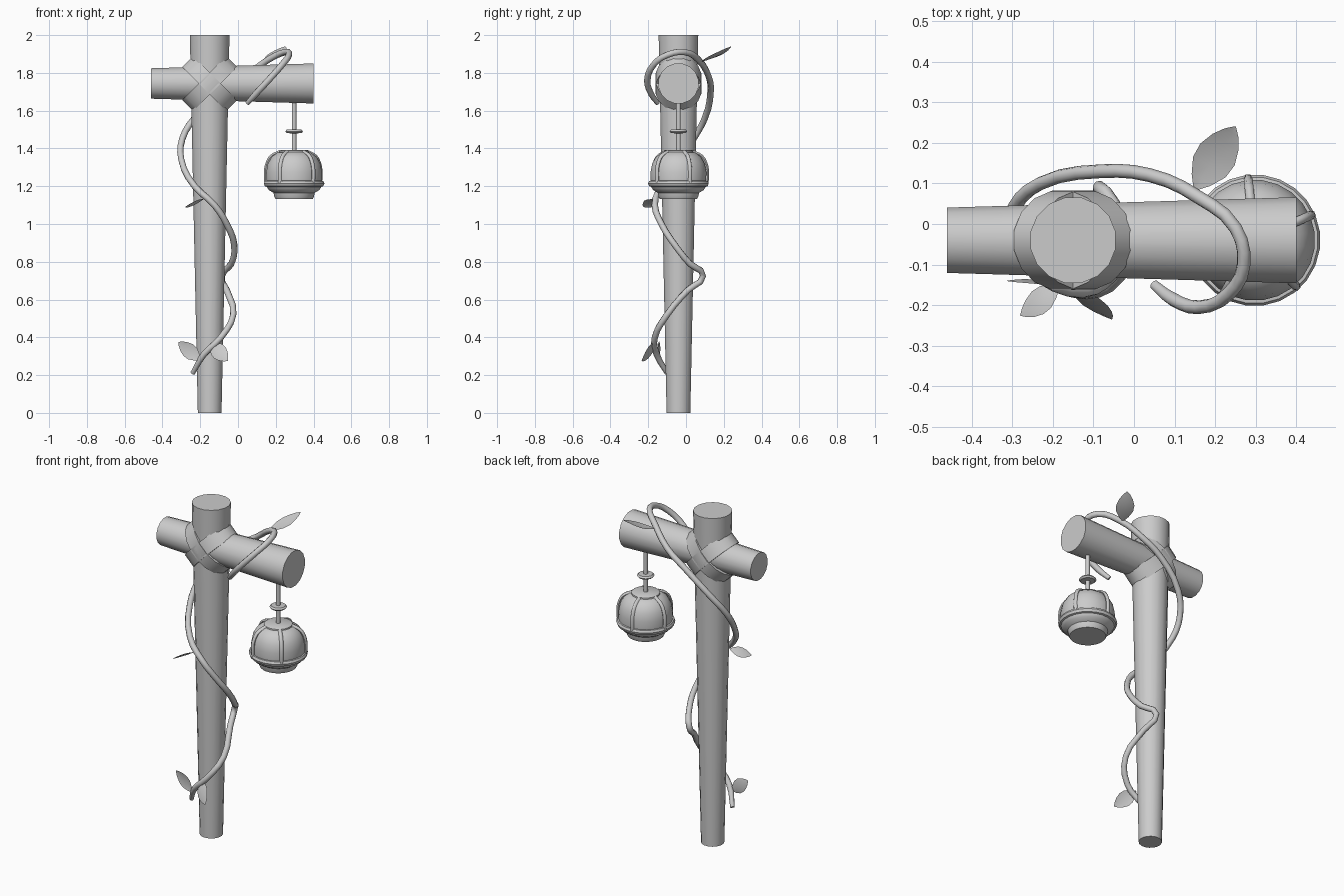
import bpy, bmesh, math
from mathutils import Vector, Matrix

if "Cube" in bpy.data.objects:
    bpy.data.objects.remove(bpy.data.objects["Cube"])

grey = bpy.data.materials.new("plain_grey")
grey.use_nodes = True
grey.diffuse_color = (0.6, 0.6, 0.6, 1)
grey.node_tree.nodes["Principled BSDF"].inputs["Base Color"].default_value = (0.6, 0.6, 0.6, 1)


def finish(obj, angle=40):
    """Give an object its material and smooth shading."""
    obj.data.materials.append(grey)
    bpy.ops.object.select_all(action="DESELECT")
    obj.select_set(True)
    bpy.context.view_layer.objects.active = obj
    bpy.ops.object.shade_smooth_by_angle(angle=math.radians(angle))
    return obj


def mesh_object(name, bm, angle=40):
    bmesh.ops.recalc_face_normals(bm, faces=bm.faces)
    mesh = bpy.data.meshes.new(name)
    bm.to_mesh(mesh)
    bm.free()
    obj = bpy.data.objects.new(name, mesh)
    bpy.context.collection.objects.link(obj)
    return finish(obj, angle)


def lathe(name, profile, matrix, sides=16, closed=False):
    """Revolve (radius, height) points; open profiles are capped at both ends."""
    bm = bmesh.new()
    rings = []
    for r, h in profile:
        angles = [2 * math.pi * (i + 0.5) / sides for i in range(sides)]
        rings.append([bm.verts.new(matrix @ Vector((r * math.cos(a), r * math.sin(a), h)))
                      for a in angles])
    pairs = list(zip(rings, rings[1:]))
    if closed:
        pairs.append((rings[-1], rings[0]))
    else:
        bm.faces.new(rings[0])
        bm.faces.new(rings[-1])
    for low, high in pairs:
        for i in range(sides):
            j = (i + 1) % sides
            bm.faces.new((low[i], low[j], high[j], high[i]))
    return mesh_object(name, bm)


def tube(name, points, radius, sides_res=2, taper=False):
    """Round tube along a smooth path, converted to a mesh."""
    curve = bpy.data.curves.new(name, "CURVE")
    curve.dimensions = "3D"
    curve.bevel_depth = radius
    curve.bevel_resolution = sides_res
    curve.resolution_u = 3
    curve.use_fill_caps = True
    spline = curve.splines.new("BEZIER")
    spline.bezier_points.add(len(points) - 1)
    for bp, co in zip(spline.bezier_points, points):
        bp.co = co
        bp.handle_left_type = bp.handle_right_type = "AUTO"
    if taper:
        spline.bezier_points[0].radius = spline.bezier_points[-1].radius = 0.75
    obj = bpy.data.objects.new(name, curve)
    bpy.context.collection.objects.link(obj)
    bpy.ops.object.select_all(action="DESELECT")
    obj.select_set(True)
    bpy.context.view_layer.objects.active = obj
    bpy.ops.object.convert(target="MESH")
    return finish(bpy.context.view_layer.objects.active, 60)


def leaf(name, base, tip, side, width):
    """Pointed leaf sheet with a shallow fold along its midrib."""
    base, tip = Vector(base), Vector(tip)
    along = tip - base
    side = Vector(side)
    side = (side - along * side.dot(along) / along.length_squared).normalized()
    normal = along.cross(side).normalized()
    outline = [(0, 0.08), (0.15, 0.55), (0.35, 0.95), (0.55, 1), (0.75, 0.75), (0.9, 0.4), (1, 0.03)]
    bm = bmesh.new()
    rows = []
    for t, w in outline:
        mid = base + along * t + normal * 0.06 * along.length * math.sin(math.pi * t)
        rows.append([bm.verts.new(mid + side * (s * w * width / 2) - normal * abs(s) * w * 0.008)
                     for s in (-1, 0, 1)])
    for a, b in zip(rows, rows[1:]):
        for i in (0, 1):
            bm.faces.new((a[i], a[i + 1], b[i + 1], b[i]))
    return mesh_object(name, bm, 60)


AXIS_Y = -0.04
POST_X = -0.15
BEAM_Z = 1.744

# Post and crossbeam, both tapered
lathe("post", [(0.064, 0), (0.107, 2)], Matrix.Translation((POST_X, AXIS_Y, 0)))
lathe("crossbeam", [(0.082, -0.46), (0.108, 0.4)],
      Matrix.Translation((0, AXIS_Y, BEAM_Z)) @ Matrix.Rotation(math.pi / 2, 4, "Y"))

# Two crossed straps binding the joint
for name, tilt in (("strap_left", 45), ("strap_right", -45)):
    squash = Matrix.Diagonal((1, 0.74, 1, 1))
    place = Matrix.Translation((POST_X, AXIS_Y, BEAM_Z)) @ Matrix.Rotation(math.radians(tilt), 4, "Y")
    lathe(name, [(0.15, -0.041), (0.168, -0.041), (0.168, 0.041), (0.15, 0.041)],
          place @ squash, 16, True)

# Vine winding up the post and over the beam
vine_path = [
    (-0.24, -0.10, 0.21), (-0.18, -0.155, 0.31), (-0.09, -0.165, 0.40), (-0.025, -0.10, 0.52),
    (-0.06, 0.01, 0.65), (-0.085, 0.09, 0.725), (-0.035, 0.02, 0.79), (-0.02, -0.06, 0.89),
    (-0.06, -0.13, 1.0), (-0.125, -0.165, 1.1), (-0.23, -0.13, 1.2), (-0.3, -0.03, 1.34),
    (-0.295, 0.04, 1.45), (-0.23, 0.1, 1.56), (-0.08, 0.13, 1.7), (0.04, 0.12, 1.78),
    (0.16, 0.065, 1.87), (0.25, -0.01, 1.91), (0.27, -0.1, 1.895), (0.235, -0.17, 1.845),
    (0.16, -0.205, 1.76), (0.095, -0.185, 1.69), (0.05, -0.15, 1.64)]
tube("vine", vine_path, 0.017, 2, True)

# Leaves along the vine
leaf("leaf_low_outer", (-0.2, -0.15, 0.28), (-0.315, -0.14, 0.375), (0.6, -0.1, 0.78), 0.08)
leaf("leaf_low_inner", (-0.145, -0.155, 0.37), (-0.055, -0.235, 0.275), (0.7, 0, 0.7), 0.085)
leaf("leaf_middle", (-0.185, -0.155, 1.13), (-0.28, -0.225, 1.09), (0.5, -0.6, 0.45), 0.07)
leaf("leaf_top", (0.15, 0.085, 1.86), (0.25, 0.24, 1.94), (0.86, -0.5, 0), 0.1)

# Hanging lantern: rod, bead, body and rims
lamp = Matrix.Translation((0.297, AXIS_Y, 0))
lathe("lantern_rod", [(0.012, 1.38), (0.012, 1.68)], lamp, 10)
lathe("lantern_bead", [(0.012, 1.48), (0.04, 1.481), (0.048, 1.49), (0.04, 1.499), (0.012, 1.5)], lamp)
lathe("lantern_body", [(0.1, 1.133), (0.106, 1.145), (0.11, 1.165), (0.135, 1.18), (0.148, 1.2),
                       (0.148, 1.24), (0.149, 1.275), (0.14, 1.32), (0.12, 1.355), (0.09, 1.378),
                       (0.07, 1.382)], lamp, 24)
lathe("lantern_lower_rim", [(0.14, 1.195), (0.156, 1.2), (0.162, 1.215), (0.156, 1.228), (0.14, 1.23)],
      lamp, 24, True)
lathe("lantern_cap", [(0.08, 1.37), (0.078, 1.388), (0.07, 1.393)], lamp, 20)

# Five curved ribs over the lantern body
rib_profile = [(0.15, 1.215), (0.153, 1.275), (0.144, 1.322), (0.122, 1.358), (0.075, 1.382)]
for i in range(5):
    a = math.radians(24 + 72 * i)
    tube(f"lantern_rib_{i + 1}",
         [lamp @ Vector((r * math.cos(a), r * math.sin(a), z)) for r, z in rib_profile], 0.011, 1)
